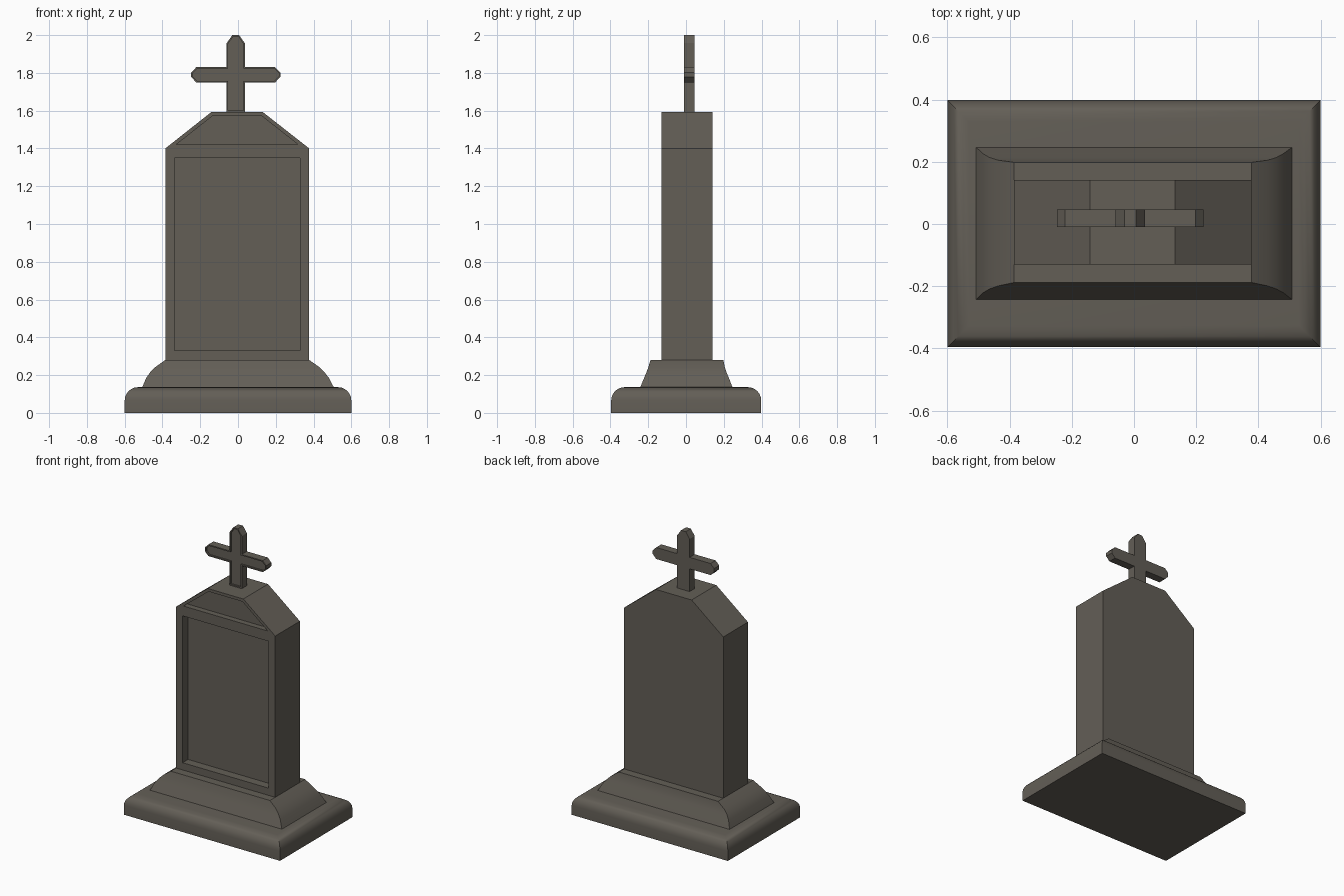
import bpy, bmesh, math
from mathutils import Vector

if "Cube" in bpy.data.objects:
    bpy.data.objects.remove(bpy.data.objects["Cube"])

stone = bpy.data.materials.new("dark_warm_stone")
stone.diffuse_color = (0.125, 0.113, 0.094, 1)
stone.use_nodes = True
stone.node_tree.nodes["Principled BSDF"].inputs["Base Color"].default_value = stone.diffuse_color


def finish(bm, name, smooth=False):
    bmesh.ops.recalc_face_normals(bm, faces=bm.faces[:])
    mesh = bpy.data.meshes.new(name)
    bm.to_mesh(mesh)
    bm.free()
    mesh.materials.append(stone)
    ob = bpy.data.objects.new(name, mesh)
    bpy.context.collection.objects.link(ob)
    if smooth:
        bpy.ops.object.select_all(action='DESELECT')
        ob.select_set(True)
        bpy.context.view_layer.objects.active = ob
        bpy.ops.object.shade_smooth_by_angle(angle=math.radians(32))
    return ob


def loft(name, rings):
    """Stack of rectangles (x0, x1, y0, y1, z), capped at both ends."""
    bm = bmesh.new()
    loops = [[bm.verts.new(p) for p in ((a, c, z), (b, c, z), (b, d, z), (a, d, z))]
             for a, b, c, d, z in rings]
    for lo, hi in zip(loops, loops[1:]):
        for i in range(4):
            j = (i + 1) % 4
            bm.faces.new((lo[i], lo[j], hi[j], hi[i]))
    bm.faces.new(loops[0][::-1])
    bm.faces.new(loops[-1])
    return finish(bm, name, smooth=True)


def prism(bm, outline, y0, y1):
    """Extrude an x-z outline from y0 back to y1; returns the front face."""
    front = bm.faces.new([bm.verts.new((x, y0, z)) for x, z in outline])
    front.normal_update()
    ext = bmesh.ops.extrude_face_region(bm, geom=[front], use_keep_orig=True)
    moved = [g for g in ext["geom"] if isinstance(g, bmesh.types.BMVert)]
    bmesh.ops.translate(bm, verts=moved, vec=(0, y1 - y0, 0))
    bmesh.ops.recalc_face_normals(bm, faces=bm.faces[:])
    return front


def recess(bm, face, margin, depth):
    """Inset a front face and push it straight back."""
    bmesh.ops.inset_individual(bm, faces=[face], thickness=margin, use_even_offset=True)
    new = bmesh.ops.extrude_discrete_faces(bm, faces=[face])["faces"][0]
    bmesh.ops.translate(bm, verts=new.verts[:], vec=Vector((0, depth, 0)))


# Rounded base slab
r = 0.07
rings = [(-0.6, 0.6, -0.396, 0.398, 0)]
for i in range(7):
    a = math.pi / 2 * i / 6
    k = r * (1 - math.cos(a))
    rings.append((-0.6 + k, 0.6 - k, -0.396 + k, 0.398 - k, 0.066 + r * math.sin(a)))
loft("base_slab", rings)

# Plinth: bulging ends, hollowed front and back
loft("plinth", [(-0.508, 0.508, -0.243, 0.247, 0.134),
                (-0.485, 0.48, -0.221, 0.226, 0.187),
                (-0.465, 0.458, -0.209, 0.214, 0.215),
                (-0.437, 0.43, -0.199, 0.205, 0.243),
                (-0.385, 0.377, -0.188, 0.198, 0.28)])

# Headstone body: front split in two so each part gets its own sunken panel
bm = bmesh.new()
body = prism(bm, [(-0.385, 0.28), (0.377, 0.28), (0.377, 1.40), (0.132, 1.592),
                  (-0.142, 1.592), (-0.385, 1.40)], -0.13, 0.141)
shoulder = [v for v in body.verts if abs(v.co.z - 1.40) < 1e-4]
bmesh.ops.connect_verts(bm, verts=shoulder)
fronts = [f for f in bm.faces if all(abs(v.co.y + 0.13) < 1e-4 for v in f.verts)]
for f in fronts:
    if f.calc_center_median().z < 1.2:
        recess(bm, f, 0.05, 0.06)
    else:
        recess(bm, f, 0.02, 0.04)
finish(bm, "headstone")

# Cross with chamfered tips and a shallow sunken face
cx, cz = -0.012, 1.79
h, a = 0.048, 0.04
right = [(h, 1.592), (h, cz - a), (0.209, cz - a), (0.236, cz - 0.012),
         (0.236, cz + 0.012), (0.209, cz + a), (h, cz + a), (h, 1.957), (0.018, 2.0)]
outline = [(cx + x, z) for x, z in right] + [(cx - x, z) for x, z in reversed(right)]
bm = bmesh.new()
recess(bm, prism(bm, outline, -0.01, 0.046), 0.008, 0.012)
finish(bm, "cross")
